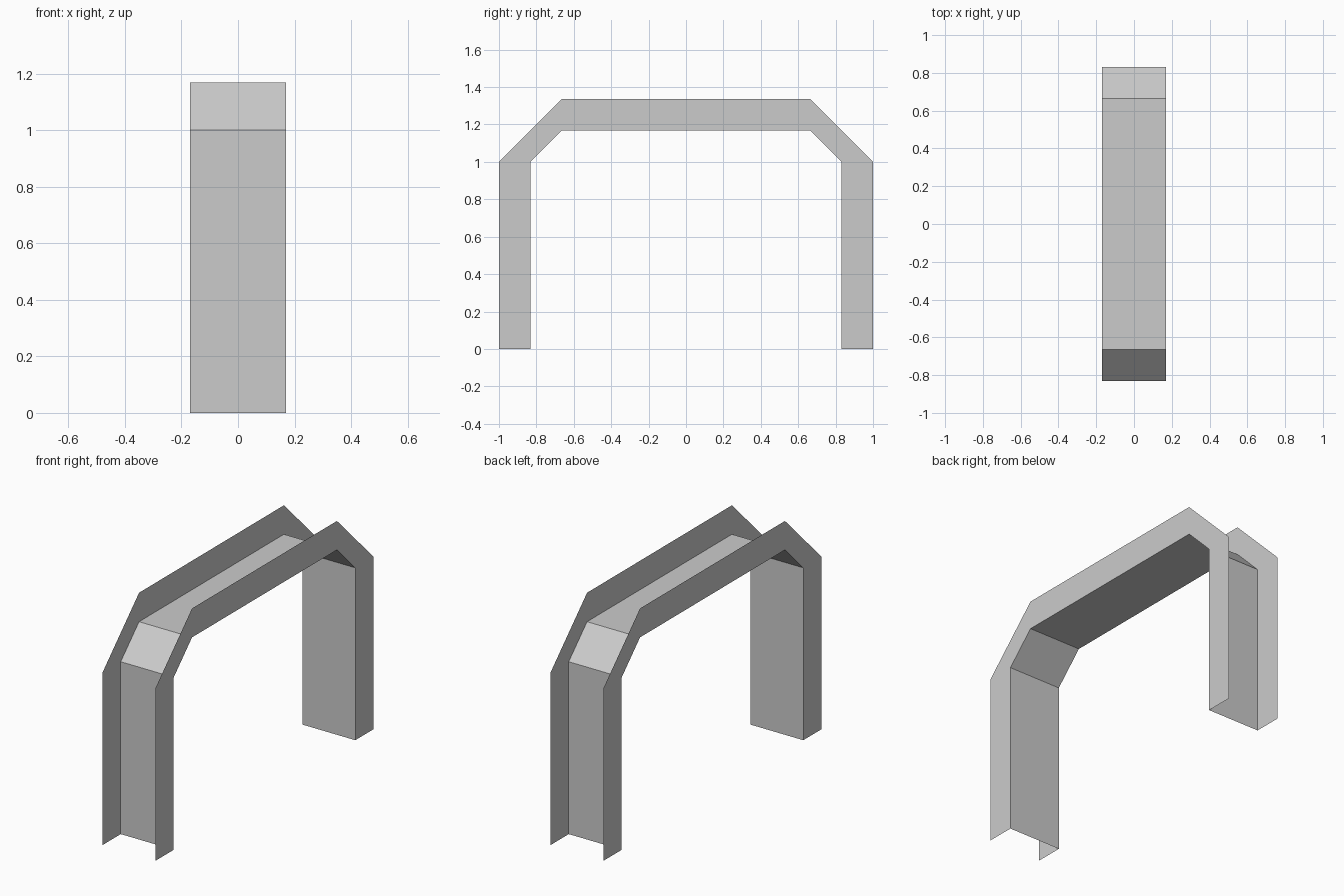
import bpy
import bmesh

cube = bpy.data.objects.get("Cube")
if cube:
    bpy.data.objects.remove(cube, do_unlink=True)

HALF_WIDTH = 0.17

# Half profiles (y, z) from foot to top, mirrored into full arches
def arch(half):
    return half + [(-y, z) for y, z in reversed(half)]

inner = arch([(-0.832, 0), (-0.832, 1.0), (-0.664, 1.168)])
outer = arch([(-1.0, 0), (-1.0, 1.0), (-0.664, 1.336)])

grey = bpy.data.materials.new("plain grey")
grey.use_nodes = True
colour = (0.6, 0.6, 0.6, 1)
grey.diffuse_color = colour
grey.node_tree.nodes["Principled BSDF"].inputs["Base Color"].default_value = colour


def strip(name, rail_a, rail_b):
    """Sheet of quads between two rails of 3D points."""
    bm = bmesh.new()
    a = [bm.verts.new(p) for p in rail_a]
    b = [bm.verts.new(p) for p in rail_b]
    for i in range(len(a) - 1):
        bm.faces.new((a[i], b[i], b[i + 1], a[i + 1]))
    mesh = bpy.data.meshes.new(name)
    bm.to_mesh(mesh)
    bm.free()
    mesh.materials.append(grey)
    obj = bpy.data.objects.new(name, mesh)
    bpy.context.collection.objects.link(obj)
    return obj


def rail(profile, x):
    return [(x, y, z) for y, z in profile]


# Web forming the underside of the open channel
strip("arch_web", rail(inner, -HALF_WIDTH), rail(inner, HALF_WIDTH))

# Side flanges standing outward from the web
strip("left_flange", rail(inner, HALF_WIDTH), rail(outer, HALF_WIDTH))
strip("right_flange", rail(outer, -HALF_WIDTH), rail(inner, -HALF_WIDTH))
